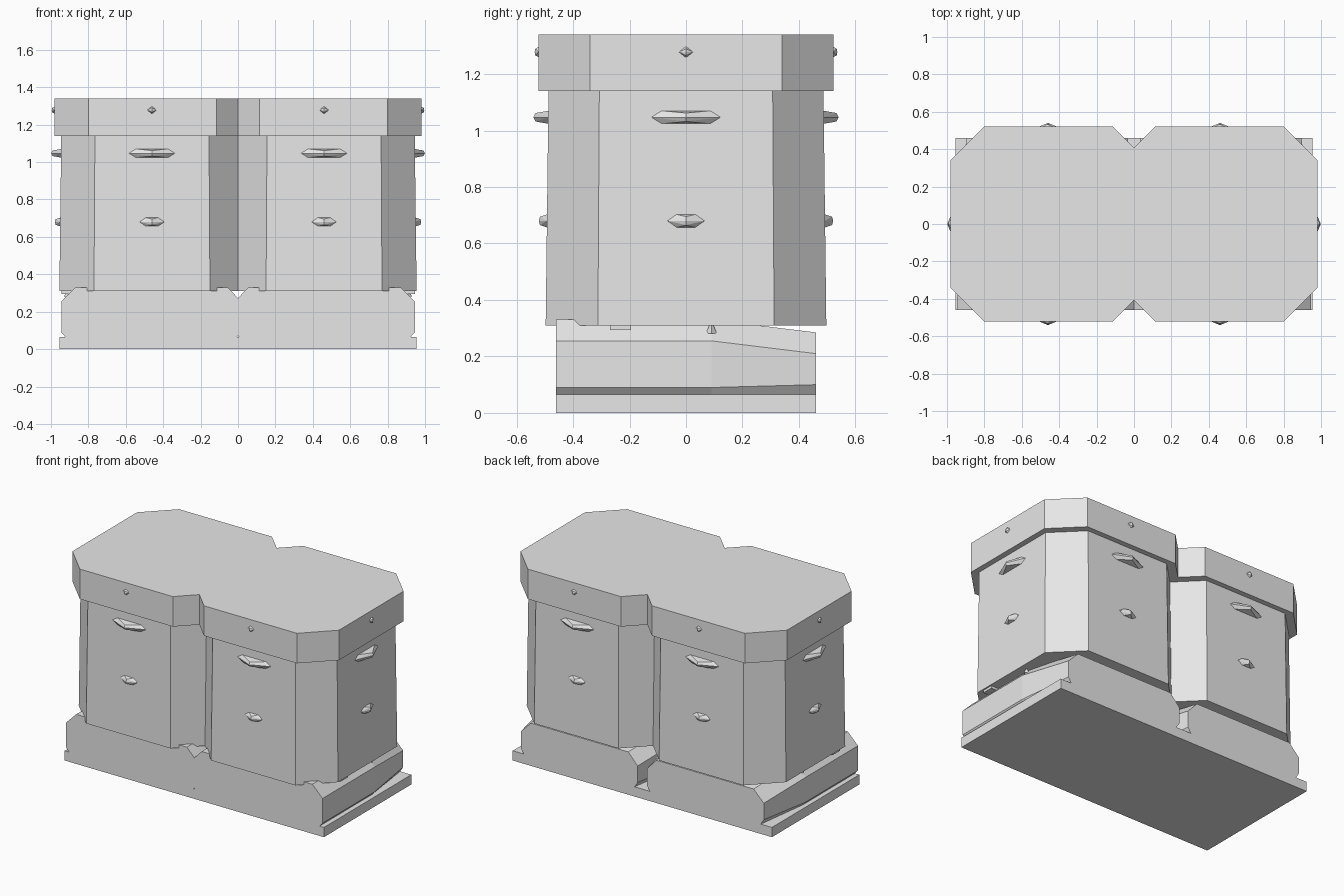
import bpy, bmesh
from math import pi
from mathutils import Matrix, Vector

cube = bpy.data.objects.get("Cube")
if cube:
    bpy.data.objects.remove(cube, do_unlink=True)

grey = bpy.data.materials.new("light grey")
grey.use_nodes = True
grey.diffuse_color = (0.8, 0.8, 0.8, 1)
grey.node_tree.nodes["Principled BSDF"].inputs["Base Color"].default_value = (0.8, 0.8, 0.8, 1)


def finish(name, bm):
    bmesh.ops.recalc_face_normals(bm, faces=bm.faces)
    mesh = bpy.data.meshes.new(name)
    bm.to_mesh(mesh)
    bm.free()
    mesh.materials.append(grey)
    obj = bpy.data.objects.new(name, mesh)
    bpy.context.collection.objects.link(obj)
    return obj


def loft(name, rings):
    """Closed solid through matching rings of points."""
    bm = bmesh.new()
    loops = [[bm.verts.new(p) for p in ring] for ring in rings]
    for a, b in zip(loops, loops[1:]):
        for i in range(len(a)):
            j = (i + 1) % len(a)
            bm.faces.new((a[i], a[j], b[j], b[i]))
    bm.faces.new(loops[0])
    bm.faces.new(loops[-1])
    return finish(name, bm)


def outline(hx, hy, corner, notch, z):
    """Double octagon: clipped corners and a 45 degree notch front and back."""
    quarter = [(0, hy - notch), (notch, hy), (hx - corner, hy), (hx, hy - corner)]
    right = quarter + [(x, -y) for x, y in reversed(quarter)]
    left = [(-x, y) for x, y in reversed(right[1:-1])]
    return [(x, y, z) for x, y in right + left]


def box(name, size, centre):
    bm = bmesh.new()
    bmesh.ops.create_cube(bm, size=1, matrix=Matrix.Translation(centre) @ Matrix.Diagonal((*size, 1)))
    return finish(name, bm)


# Double tower and its overhanging cap
loft("tower_body", [outline(0.955, 0.497, 0.185, 0.15, 0.31),
                    outline(0.945, 0.487, 0.18, 0.155, 1.14)])
loft("tower_cap", [outline(0.982, 0.522, 0.182, 0.115, 1.14),
                   outline(0.982, 0.522, 0.182, 0.115, 1.34)])

# Ground plate
box("ground_plate", (1.91, 0.92, 0.065), (0, 0, 0.0325))


# Twin plinths, undercut at the foot and narrowing towards the back
def plinth_section(side, y, inset, drop, groove):
    inner, outer = -0.016 + inset, 0.945 - inset
    shoulder, top = 0.255 - drop, 0.33 - drop
    pts = [(inner + 0.022, 0.06), (inner + 0.022, 0.065), (inner, groove),
           (inner, shoulder), (inner + 0.07, top),
           (outer - 0.075, top), (outer, shoulder),
           (outer, groove), (outer - 0.022, 0.065), (outer - 0.022, 0.06)]
    return [(side * x, y, z) for x, z in pts]


for side, label in ((1, "left"), (-1, "right")):
    loft(label + "_plinth", [plinth_section(side, -0.46, 0, 0, 0.09),
                             plinth_section(side, 0.09, 0, 0, 0.09),
                             plinth_section(side, 0.46, 0.05, 0.045, 0.1)])
    # Small supports under the tower's edge
    box(label + "_support_block", (0.08, 0.075, 0.025), (side * 0.905, -0.232, 0.3065))
    bm = bmesh.new()
    bmesh.ops.create_cone(bm, cap_ends=True, segments=4, radius1=0.02, radius2=0.005,
                          depth=0.035, matrix=Matrix.Translation((side * 0.91, 0.09, 0.298)))
    finish(label + "_support_peg", bm)


# Faceted studs, built pointing to -y and turned to each wall
def stud(name, place, turn, half_width, half_height, depth, shoulder):
    pts = [(s * half_width, 0, 0) for s in (-1, 1)]
    pts += [(s * half_width * shoulder, 0, t * half_height) for s in (-1, 1) for t in (-1, 1)]
    pts += [(0, -depth * 0.85, t * half_height * 0.65) for t in (-1, 1)] + [(0, -depth, 0)]
    pts += [(s * half_width * 0.6, 0.03, 0) for s in (-1, 1)]
    bm = bmesh.new()
    for p in pts:
        bm.verts.new(Vector(p))
    bmesh.ops.convex_hull(bm, input=bm.verts)
    bm.transform(Matrix.Translation(place) @ Matrix.Rotation(turn, 4, "Z"))
    finish(name, bm)


rows = [("upper", 1.047, 0.946, 0.488, 0.123, 0.023, 0.053, 0.7),
        ("lower", 0.68, 0.9505, 0.4925, 0.066, 0.023, 0.029, 0.5),
        ("cap", 1.278, 0.982, 0.522, 0.025, 0.018, 0.014, 0.1)]
for row, z, wall_x, wall_y, *shape in rows:
    for s, label in ((1, "left"), (-1, "right")):
        stud(f"{row}_front_{label}_stud", (s * 0.46, -wall_y, z), 0, *shape)
        stud(f"{row}_back_{label}_stud", (s * 0.46, wall_y, z), pi, *shape)
        stud(f"{row}_{label}_side_stud", (s * wall_x, 0, z), s * pi / 2, *shape)
